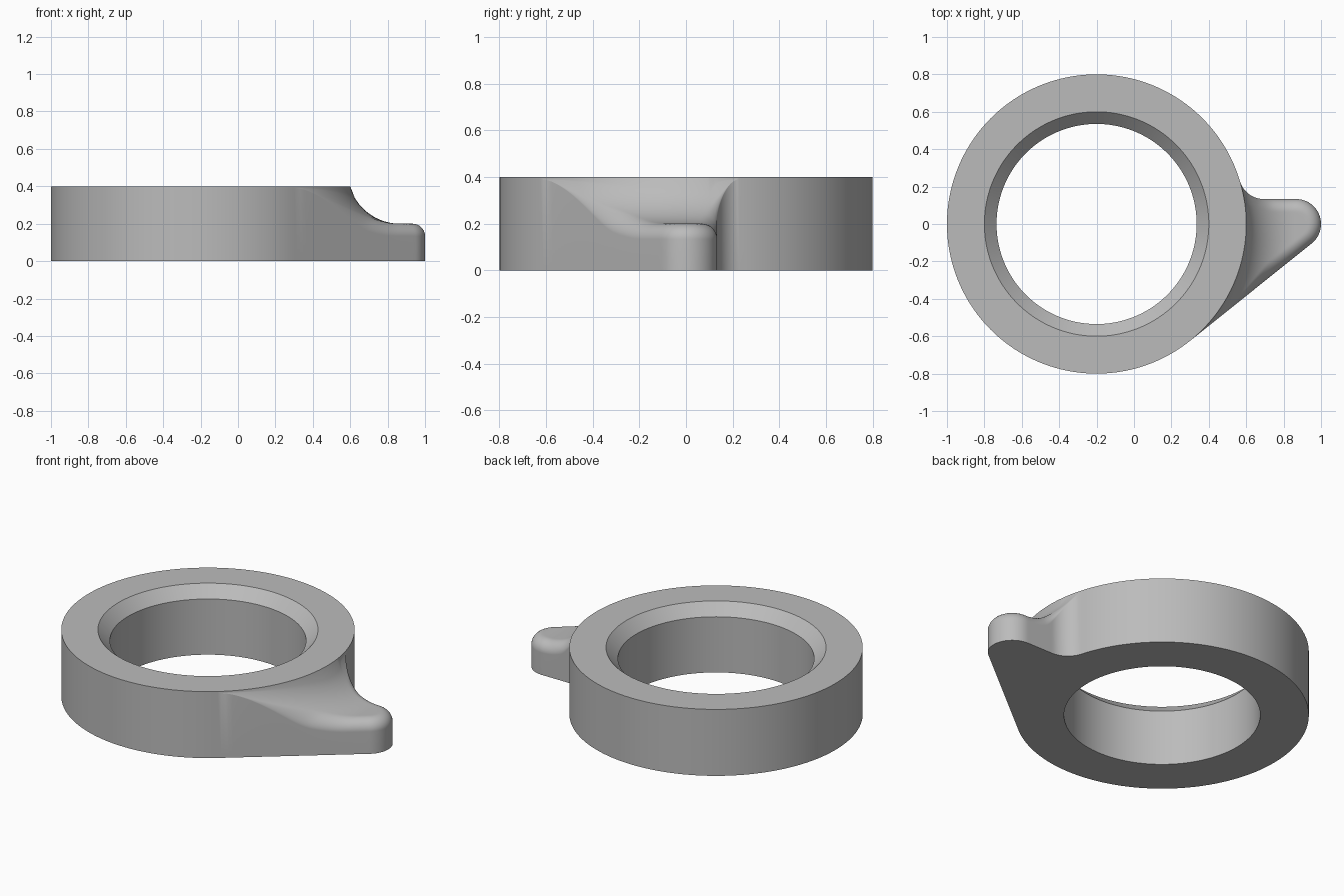
import bpy, bmesh
from math import sin, cos, pi, sqrt, asin, atan2, hypot, radians
from mathutils import Vector

if "Cube" in bpy.data.objects:
    bpy.data.objects.remove(bpy.data.objects["Cube"])

# Main dimensions, worked out around the ring axis
CX = -0.2                      # ring axis
R_OUT, R_BORE, CHAMFER, H = 0.8, 0.535, 0.065, 0.4
TIP_X, TIP_R, LUG_H = 1.0667, 0.1333, 0.2
EDGE = 0.0667                  # rounding of the lug's upper edge
SWEEP = 0.282                  # hollow rising from lug to rim
STEPS = 32


def arc(cx, cy, r, a0, a1, n):
    return [Vector((cx + r * cos(a0 + (a1 - a0) * i / n),
                    cy + r * sin(a0 + (a1 - a0) * i / n))) for i in range(n + 1)]


def line(p, q, n):
    return [p.lerp(q, i / n) for i in range(1, n)]


# Lug outline: tangent flank, round tip, short flank, hollow corner
front = -(pi / 2 - asin((R_OUT - TIP_R) / TIP_X))
start = Vector((R_OUT * cos(front), R_OUT * sin(front)))
tip = arc(TIP_X, 0, TIP_R, front, pi / 2, 32)
corner_x = sqrt((R_OUT + TIP_R) ** 2 - (2 * TIP_R) ** 2)
back = atan2(2 * TIP_R, corner_x)
corner = arc(corner_x, 2 * TIP_R, TIP_R, -pi / 2, back - pi, 16)
outline = [start] + line(start, tip[0], 40) + tip + line(tip[-1], corner[0], 10) + corner


def edge_distance(p):
    best = 9.0
    for a, b in zip(outline, outline[1:]):
        ab = b - a
        t = max(0, min(1, (p - a).dot(ab) / ab.length_squared))
        best = min(best, (p - a - ab * t).length)
    return best


def lug_height(p):
    r = p.length
    dx = max(0, TIP_X - r)
    z = min(H, LUG_H + SWEEP - sqrt(max(0, SWEEP ** 2 - dx ** 2)))
    f = max(0, min(1, (r - R_OUT) / 0.15))
    e = EDGE * f * f * (3 - 2 * f)
    d = edge_distance(p)
    if d < e:
        z -= e - sqrt(max(0, e * e - (e - d) ** 2))
    return z


# One radial section per outline point, then plain ring sections
ends = list(outline)
n_ring = 150
ends += arc(0, 0, R_OUT, back, front + 2 * pi, n_ring)[1:-1]

bm = bmesh.new()
columns = []
for i, end in enumerate(ends):
    u = end.normalized()
    section = [(R_BORE, 0), (R_BORE, H - CHAMFER), (R_BORE + CHAMFER, H)]
    on_lug = 0 < i < len(outline) - 1
    for k in range(STEPS + 1):
        s = 1 - (1 - k / STEPS) ** 2
        r = R_OUT + (end.length - R_OUT) * s
        section.append((r, lug_height(u * r) if on_lug and k else H))
    section.append((end.length, 0))
    columns.append([bm.verts.new((CX + u.x * r, u.y * r, z)) for r, z in section])

for a, b in zip(columns, columns[1:] + columns[:1]):
    n = len(a)
    for j in range(n):
        k = (j + 1) % n
        bm.faces.new((a[j], b[j], b[k], a[k]))
bmesh.ops.remove_doubles(bm, verts=bm.verts, dist=0.00002)
bmesh.ops.dissolve_degenerate(bm, dist=0.00002, edges=bm.edges)
bmesh.ops.recalc_face_normals(bm, faces=bm.faces)

mesh = bpy.data.meshes.new("ring_with_lug")
bm.to_mesh(mesh)
bm.free()
ring = bpy.data.objects.new("ring_with_lug", mesh)
bpy.context.collection.objects.link(ring)

# Plain grey finish
grey = bpy.data.materials.new("plain_grey")
grey.use_nodes = True
colour = (0.5, 0.5, 0.5, 1)
grey.diffuse_color = colour
grey.node_tree.nodes["Principled BSDF"].inputs["Base Color"].default_value = colour
mesh.materials.append(grey)

bpy.ops.object.select_all(action='DESELECT')
ring.select_set(True)
bpy.context.view_layer.objects.active = ring
bpy.ops.object.shade_smooth_by_angle(angle=radians(32))
